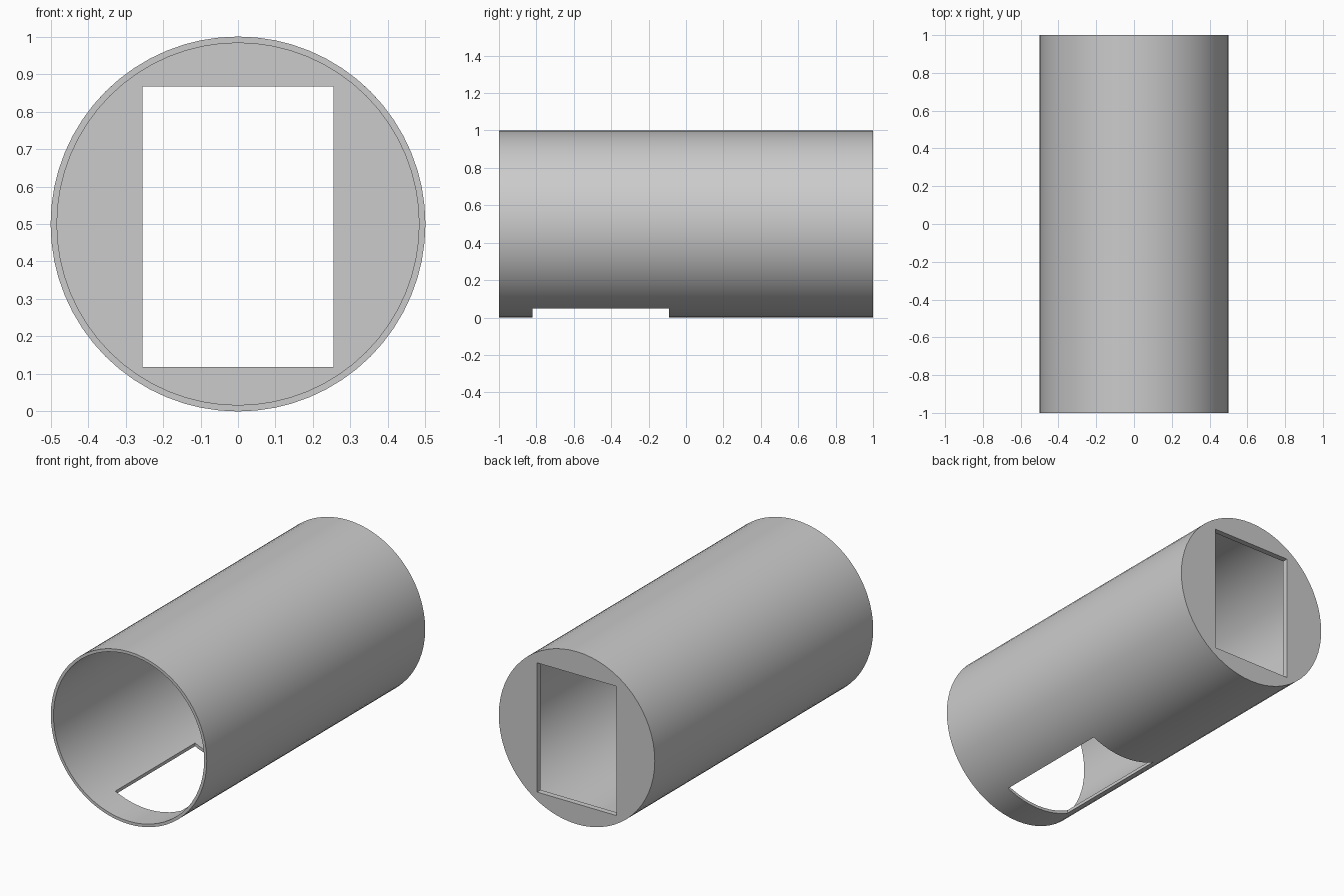
import bpy
import math

old = bpy.data.objects.get("Cube")
if old:
    bpy.data.objects.remove(old, do_unlink=True)

# Single grey material
grey = bpy.data.materials.new("plain grey")
grey.use_nodes = True
colour = (0.6, 0.6, 0.6, 1.0)
grey.diffuse_color = colour
grey.node_tree.nodes["Principled BSDF"].inputs["Base Color"].default_value = colour

RADIUS, BORE = 0.5, 0.483
END_WALL = 0.033


def rod(name, radius, y0, y1):
    """Cylinder lying along y between y0 and y1."""
    bpy.ops.mesh.primitive_cylinder_add(
        vertices=64, radius=radius, depth=y1 - y0,
        location=(0, (y0 + y1) / 2, RADIUS), rotation=(math.pi / 2, 0, 0))
    bpy.context.object.name = name
    return bpy.context.object


def box(name, x, y, z):
    """Box from (min, max) ranges."""
    ranges = (x, y, z)
    bpy.ops.mesh.primitive_cube_add(size=1, location=[(a + b) / 2 for a, b in ranges])
    ob = bpy.context.object
    ob.name = name
    ob.scale = [b - a for a, b in ranges]
    return ob


# Tube body, with the bore, end window and underside slot cut out
tube = rod("tube_body", RADIUS, -1, 1)
tube.data.materials.append(grey)
cutters = [
    rod("bore_cutter", BORE, -1.2, 1 - END_WALL),
    box("end_window_cutter", (-0.255, 0.255), (0.8, 1.2), (0.118, 0.867)),
    box("underside_slot_cutter", (-0.212, 0.212), (-0.82, -0.09), (-0.2, 0.3)),
]

bpy.ops.object.select_all(action='DESELECT')
tube.select_set(True)
bpy.context.view_layer.objects.active = tube
for cutter in cutters:
    cutter.hide_render = True
    mod = tube.modifiers.new(cutter.name, 'BOOLEAN')
    mod.operation = 'DIFFERENCE'
    mod.solver = 'EXACT'
    mod.object = cutter
    bpy.ops.object.modifier_apply(modifier=mod.name)
    bpy.data.objects.remove(cutter, do_unlink=True)

bpy.ops.object.shade_smooth_by_angle(angle=math.radians(30))
